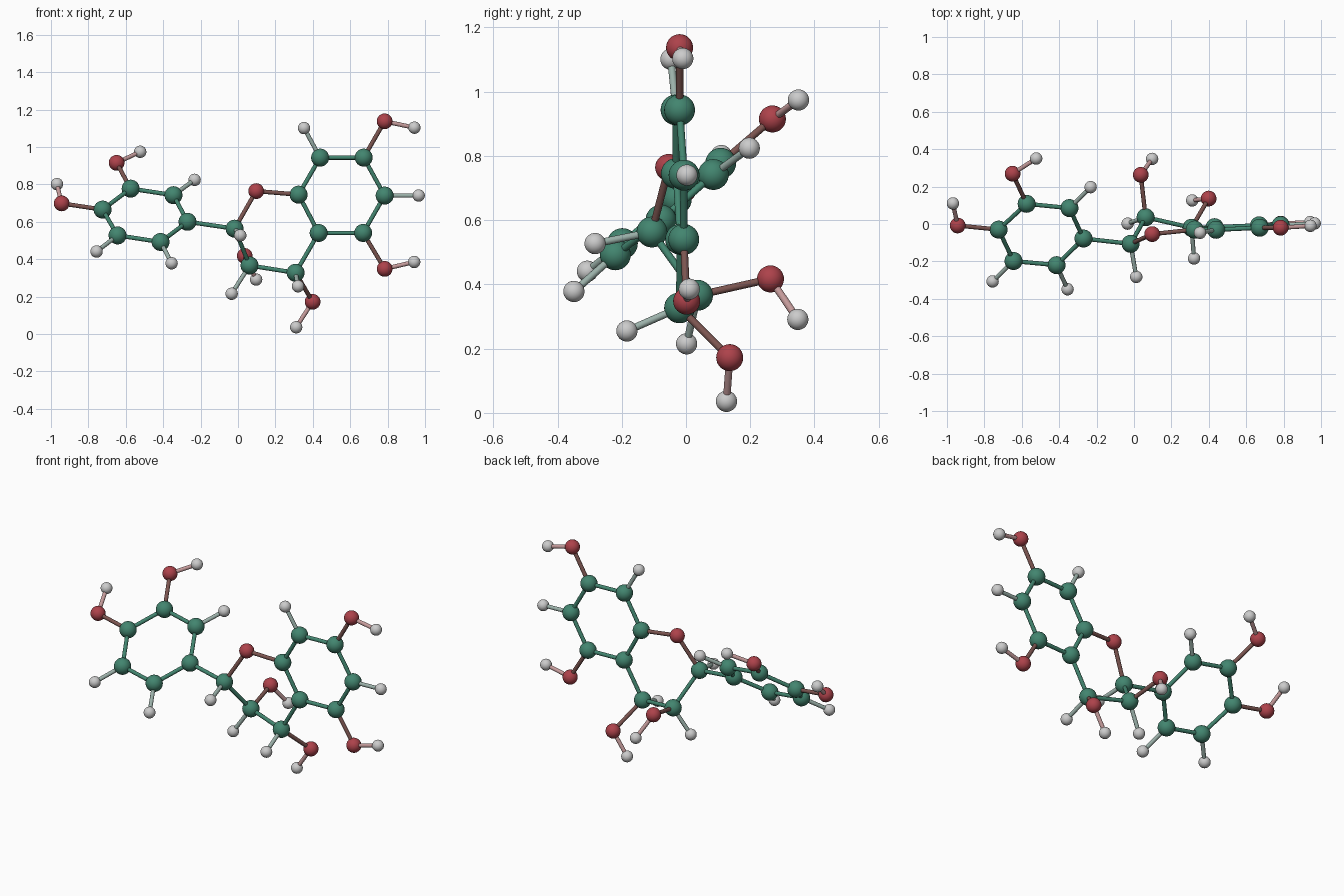
import bpy
from mathutils import Vector

if "Cube" in bpy.data.objects:
    bpy.data.objects.remove(bpy.data.objects["Cube"])

# Atom centres grouped by element
CARBON = [
    (-.27, -.078, .60), (-.345, .085, .742), (-.574, .108, .777),   # tilted ring
    (-.724, -.03, .665), (-.644, -.198, .527), (-.414, -.22, .492),
    (-.018, -.106, .563), (.062, .036, .366), (.308, -.02, .327),   # middle ring
    (.431, -.017, .54), (.324, -.03, .745), (.439, -.031, .943),    # upright ring
    (.672, -.02, .943), (.784, -.006, .74), (.669, -.007, .54),
]
OXYGEN = [
    (.097, -.054, .764), (-.649, .269, .915), (-.943, -.008, .698), (.036, .263, .417),
    (.399, .136, .172), (.784, .002, .348), (.784, -.02, 1.137),
]
HYDROGEN = [
    (-.523, .35, .974), (-.968, .11, .801), (-.232, .197, .824), (-.756, -.307, .441),
    (-.355, -.349, .378), (.012, -.283, .527), (-.034, .002, .215), (.097, .348, .291),
    (.321, -.184, .255), (.311, .126, .036), (.353, -.047, 1.101), (.966, .003, .74),
    (.943, -.01, 1.103), (.942, .01, .385),
]
RADIUS = {"carbon": .048, "oxygen": .042, "hydrogen": .033}
COLOUR = {
    "carbon": (.055, .235, .16), "oxygen": (.42, .055, .07), "hydrogen": (.75, .75, .75),
    "carbon_oxygen": (.2, .09, .08), "carbon_hydrogen": (.33, .44, .40),
    "oxygen_hydrogen": (.56, .33, .33),
}


def material(name):
    mat = bpy.data.materials.get(name)
    if not mat:
        mat = bpy.data.materials.new(name)
        mat.diffuse_color = (*COLOUR[name], 1)
        mat.use_nodes = True
        mat.node_tree.nodes["Principled BSDF"].inputs["Base Color"].default_value = mat.diffuse_color
    return mat


def finish(name, mat):
    ob = bpy.context.object
    ob.name = name
    ob.data.materials.append(material(mat))
    bpy.ops.object.shade_smooth_by_angle()


# Atoms: one smooth ball each
atoms = []
for kind, points in (("carbon", CARBON), ("oxygen", OXYGEN), ("hydrogen", HYDROGEN)):
    for i, p in enumerate(points, 1):
        bpy.ops.mesh.primitive_uv_sphere_add(segments=32, ring_count=16,
                                             radius=RADIUS[kind], location=p)
        finish(f"{kind}_atom_{i}", kind)
        atoms.append((kind, Vector(p)))

# Bonds: a thin rod between every pair of neighbouring atoms
count = 0
for i, (ka, a) in enumerate(atoms):
    for kb, b in atoms[i + 1:]:
        d = b - a
        if d.length > (.21 if "hydrogen" in (ka, kb) else .29):
            continue
        count += 1
        bpy.ops.mesh.primitive_cylinder_add(
            vertices=16, radius=.0115, depth=d.length, location=(a + b) / 2,
            rotation=d.to_track_quat('Z', 'Y').to_euler())
        finish(f"bond_{count}", ka if ka == kb else f"{ka}_{kb}")
